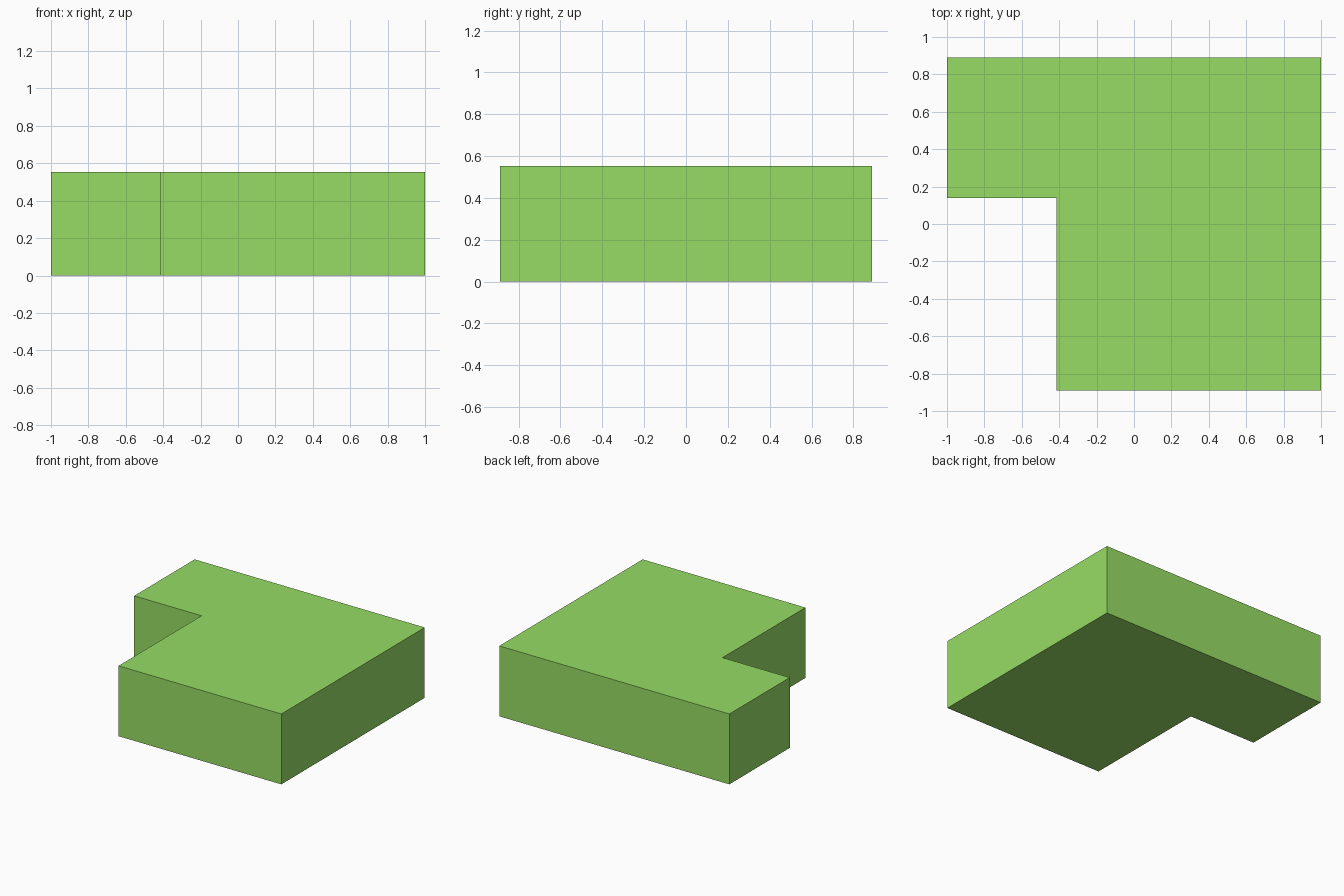
import bpy, bmesh

if "Cube" in bpy.data.objects:
    bpy.data.objects.remove(bpy.data.objects["Cube"])

# L-shaped footprint, extruded upward
OUTLINE = [(-0.415, -0.89), (1, -0.89), (1, 0.89), (-1, 0.89), (-1, 0.14), (-0.415, 0.14)]
HEIGHT = 0.553

bm = bmesh.new()
base = bm.faces.new([bm.verts.new((x, y, 0)) for x, y in OUTLINE])
top = bmesh.ops.extrude_face_region(bm, geom=[base], use_keep_orig=True)["geom"]
bmesh.ops.translate(bm, vec=(0, 0, HEIGHT),
                    verts=[g for g in top if isinstance(g, bmesh.types.BMVert)])
bmesh.ops.recalc_face_normals(bm, faces=bm.faces)

mesh = bpy.data.meshes.new("corner_block")
bm.to_mesh(mesh)
bm.free()

# Green material
green = bpy.data.materials.new("green")
green.diffuse_color = (0.31, 0.72, 0.13, 1)
green.use_nodes = True
green.node_tree.nodes["Principled BSDF"].inputs["Base Color"].default_value = green.diffuse_color
mesh.materials.append(green)

block = bpy.data.objects.new("corner_block", mesh)
bpy.context.collection.objects.link(block)
